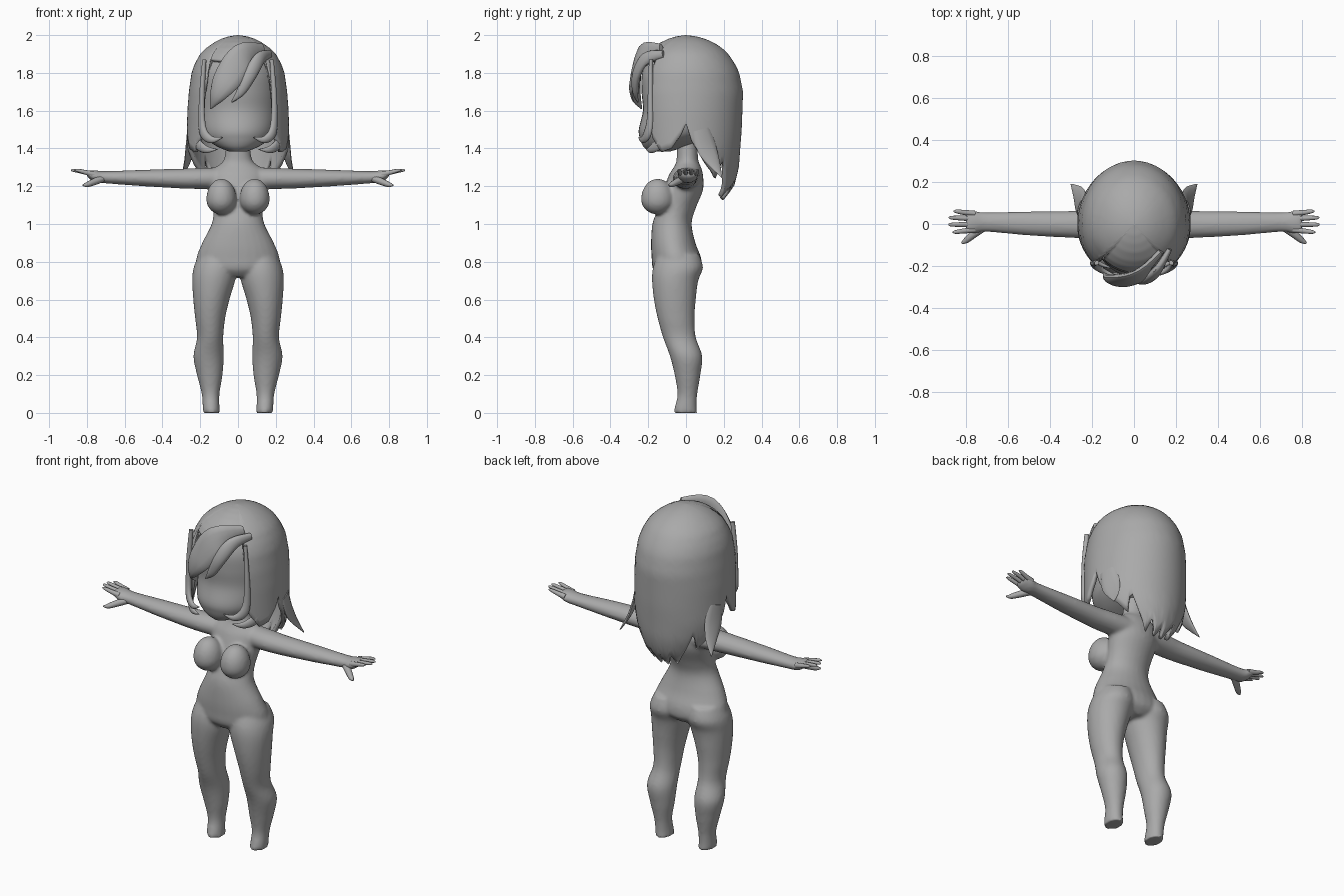
import bpy, bmesh, math
from mathutils import Vector

mat = bpy.data.materials.new("plain grey")
mat.diffuse_color = (0.4, 0.4, 0.4, 1)


def spline(pts, steps=5):
    """Catmull-Rom resampling of tuples of any length."""
    out = []
    for i in range(len(pts) - 1):
        p = [pts[max(0, min(len(pts) - 1, i + k))] for k in (-1, 0, 1, 2)]
        for s in range(steps):
            t = s / steps
            out.append([b + 0.5 * t * (c - a + t * (2 * a - 5 * b + 4 * c - d + t * (3 * (b - c) + d - a)))
                        for a, b, c, d in zip(*p)])
    return out + [list(pts[-1])]


def lookup(table, x):
    for (a, u), (b, v) in zip(table, table[1:]):
        if x <= b:
            return u + (v - u) * max(0, (x - a) / (b - a))
    return table[-1][1]


def skin(bm, rings):
    """Bridge rings of points and cap both ends."""
    rows = [[bm.verts.new(p) for p in r] for r in rings]
    n = len(rows[0])
    for a, b in zip(rows, rows[1:]):
        for i in range(n):
            bm.faces.new((a[i], a[(i + 1) % n], b[(i + 1) % n], b[i]))
    bm.faces.new(rows[0][::-1])
    bm.faces.new(rows[-1])


def loft(bm, sections, axis='z', n=28, mirror=1):
    """Sections are (position, a_min, a_max, b_min, b_max)."""
    rings = []
    for t, a0, a1, b0, b1 in spline(sections):
        ring = []
        for i in range(n):
            w = math.tau * i / n
            a = (a0 + a1) / 2 + (a1 - a0) / 2 * math.cos(w)
            b = (b0 + b1) / 2 + (b1 - b0) / 2 * math.sin(w)
            ring.append((a * mirror, b, t) if axis == 'z' else (t * mirror, a, b))
        rings.append(ring)
    skin(bm, rings)


def sweep(bm, points, up=None, n=12, mirror=1):
    """Points are (x, y, z, half_width, half_thickness)."""
    pts = spline(points)
    pos = [Vector(p[:3]) for p in pts]
    rings = []
    for i, p in enumerate(pts):
        tan = (pos[min(i + 1, len(pos) - 1)] - pos[max(i - 1, 0)]).normalized()
        out = up or Vector((p[0], p[1], 0)).normalized()
        side = tan.cross(out).normalized()
        out = side.cross(tan)
        ring = [pos[i] + side * max(p[3], .002) * math.cos(math.tau * k / n)
                + out * max(p[4], .002) * math.sin(math.tau * k / n) for k in range(n)]
        rings.append([(v.x * mirror, v.y, v.z) for v in ring])
    skin(bm, rings)


def finish(bm, name, angle=50):
    bmesh.ops.recalc_face_normals(bm, faces=bm.faces)
    me = bpy.data.meshes.new(name)
    bm.to_mesh(me)
    bm.free()
    me.materials.append(mat)
    ob = bpy.data.objects.new(name, me)
    bpy.context.collection.objects.link(ob)
    bpy.context.view_layer.objects.active = ob
    ob.select_set(True)
    bpy.ops.object.shade_smooth_by_angle(angle=math.radians(angle))
    ob.select_set(False)
    return ob


# Body: torso, legs and arms fused into one smooth skin
bm = bmesh.new()
loft(bm, [(.72, -.10, .10, -.14, .04), (.76, -.21, .21, -.175, .08), (.82, -.22, .22, -.182, .08),
          (.9, -.19, .19, -.185, .05), (1.0, -.14, .14, -.178, .03), (1.08, -.13, .13, -.15, .05),
          (1.18, -.145, .145, -.12, .09), (1.26, -.15, .15, -.09, .09), (1.3, -.12, .12, -.065, .08),
          (1.34, -.075, .075, -.05, .065), (1.46, -.06, .06, -.05, .06)])
for s in (1, -1):
    loft(bm, [(0, .095, .185, -.065, .06), (.03, .098, .187, -.06, .056), (.1, .098, .192, -.045, .06),
              (.2, .082, .217, -.06, .076), (.3, .075, .236, -.085, .086), (.4, .078, .217, -.122, .052),
              (.5, .068, .227, -.15, .045), (.6, .045, .237, -.17, .052), (.7, .015, .242, -.18, .065),
              (.77, .005, .235, -.175, .09), (.84, .02, .205, -.15, .07)], mirror=s)
    loft(bm, [(.08, -.06, .08, 1.18, 1.30), (.2, -.07, .07, 1.185, 1.297), (.3, -.066, .062, 1.188, 1.293),
              (.5, -.055, .06, 1.2, 1.287), (.7, -.038, .056, 1.215, 1.28), (.76, -.045, .062, 1.222, 1.285),
              (.8, -.04, .062, 1.25, 1.285)], axis='x', mirror=s)
    # bust
    ball = bmesh.ops.create_uvsphere(bm, u_segments=24, v_segments=16, radius=1)['verts']
    for v in ball:
        v.co = Vector((s * .088 + v.co.x * .08, -.15 + v.co.y * .088, 1.13 + v.co.z * (.08 if v.co.z < 0 else .11)))
body = finish(bm, "body")
rm = body.modifiers.new("fuse", 'REMESH')
rm.mode, rm.voxel_size, rm.use_smooth_shade = 'VOXEL', .01, True
sm = body.modifiers.new("soften", 'SMOOTH')
sm.factor, sm.iterations = .5, 5

# Fingers and thumbs
bm = bmesh.new()
for s in (1, -1):
    for y0, y1, tip in ((.05, .06, .86), (.025, .03, .883), (-.002, -.003, .885), (-.028, -.038, .865)):
        sweep(bm, [(.76, y0, 1.262, .014, .016), (.81, (y0 + y1) / 2, 1.274, .012, .012),
                   (tip - .015, y1, 1.284, .009, .008), (tip, y1, 1.285, .003, .003)], up=Vector((0, 0, 1)), mirror=s)
    sweep(bm, [(.72, -.015, 1.24, .022, .02), (.765, -.05, 1.222, .018, .018), (.80, -.078, 1.208, .014, .013),
               (.822, -.092, 1.206, .004, .004)], up=Vector((0, 0, 1)), mirror=s)
finish(bm, "fingers")

# Head
bm = bmesh.new()
loft(bm, [(1.385, -.05, .05, -.20, -.08), (1.41, -.11, .11, -.226, 0), (1.45, -.165, .165, -.243, .1),
          (1.5, -.195, .195, -.25, .18), (1.6, -.212, .212, -.228, .23), (1.7, -.218, .218, -.235, .25),
          (1.8, -.21, .21, -.232, .24), (1.88, -.17, .17, -.19, .19), (1.93, -.1, .1, -.12, .12)], n=40)
finish(bm, "head")

# Hair shell: outline radii by height, lower edge by angle from the front
WIDTH = [(1.1, .14), (1.2, .2), (1.3, .25), (1.4, .272), (1.5, .27), (1.6, .268), (1.7, .26), (1.8, .246),
         (1.85, .228), (1.9, .2), (1.93, .17), (1.96, .128), (1.98, .09), (1.993, .05), (2, .004)]
BACK = [(1.1, .18), (1.2, .255), (1.3, .28), (1.4, .287), (1.5, .295), (1.7, .302), (1.8, .282),
        (1.85, .258), (1.9, .224), (1.93, .193), (1.96, .148), (1.98, .102), (1.993, .056), (2, .004)]
EDGE = [(0, 1.86), (42, 1.87), (48, 1.46), (60, 1.38), (72, 1.40), (84, 1.47), (90, 1.53), (96, 1.44),
        (110, 1.33), (126, 1.24), (134, 1.35), (142, 1.22), (152, 1.13), (160, 1.21), (170, 1.12), (180, 1.17)]
bm = bmesh.new()
N, ROWS = 120, 30
grid = []
for i in range(N):
    w = math.tau * i / N
    deg = math.degrees(min(w, math.tau - w))
    low = lookup(EDGE, deg)
    col = []
    for j in range(ROWS + 1):
        z = 2 - (2 - low) * (j / ROWS) ** 1.8
        depth = lookup(BACK, z) * (.92 if deg < 90 else 1)
        col.append(bm.verts.new((lookup(WIDTH, z) * math.sin(w), -depth * math.cos(w), z)))
    grid.append(col)
for i in range(N):
    a, b = grid[i], grid[(i + 1) % N]
    for j in range(ROWS):
        bm.faces.new((a[j], a[j + 1], b[j + 1], b[j]))
bmesh.ops.remove_doubles(bm, verts=[c[0] for c in grid], dist=.01)
hair = finish(bm, "hair")
so = hair.modifiers.new("thickness", 'SOLIDIFY')
so.thickness, so.offset = .022, -1

# Swept fringe, parted on one side
bm = bmesh.new()
sweep(bm, [(.13, -.13, 1.925, .03, .015), (.03, -.235, 1.885, .075, .022), (-.055, -.268, 1.77, .075, .028),
           (-.11, -.265, 1.68, .045, .022), (-.145, -.235, 1.61, .003, .004)])
sweep(bm, [(.17, -.12, 1.90, .02, .012), (.115, -.215, 1.875, .035, .02), (.065, -.262, 1.79, .035, .022),
           (.015, -.268, 1.70, .024, .016), (-.035, -.255, 1.645, .003, .003)])
finish(bm, "fringe")

# Face-framing locks and flared locks behind the shoulders
bm = bmesh.new()
for s in (1, -1):
    sweep(bm, [(.178, -.185, 1.87, .01, .012), (.19, -.188, 1.7, .014, .015), (.192, -.19, 1.55, .02, .016),
               (.178, -.205, 1.475, .026, .016), (.135, -.23, 1.446, .018, .012), (.08, -.25, 1.46, .002, .003)], mirror=s)
    sweep(bm, [(.235, -.09, 1.52, .03, .014), (.215, -.14, 1.43, .03, .014), (.17, -.185, 1.395, .02, .012),
               (.11, -.21, 1.395, .002, .003)], mirror=s)
    sweep(bm, [(.25, .08, 1.5, .05, .015), (.255, .11, 1.40, .055, .014), (.27, .15, 1.32, .035, .01),
               (.3, .19, 1.245, .002, .003)], mirror=s)
finish(bm, "side_locks")
